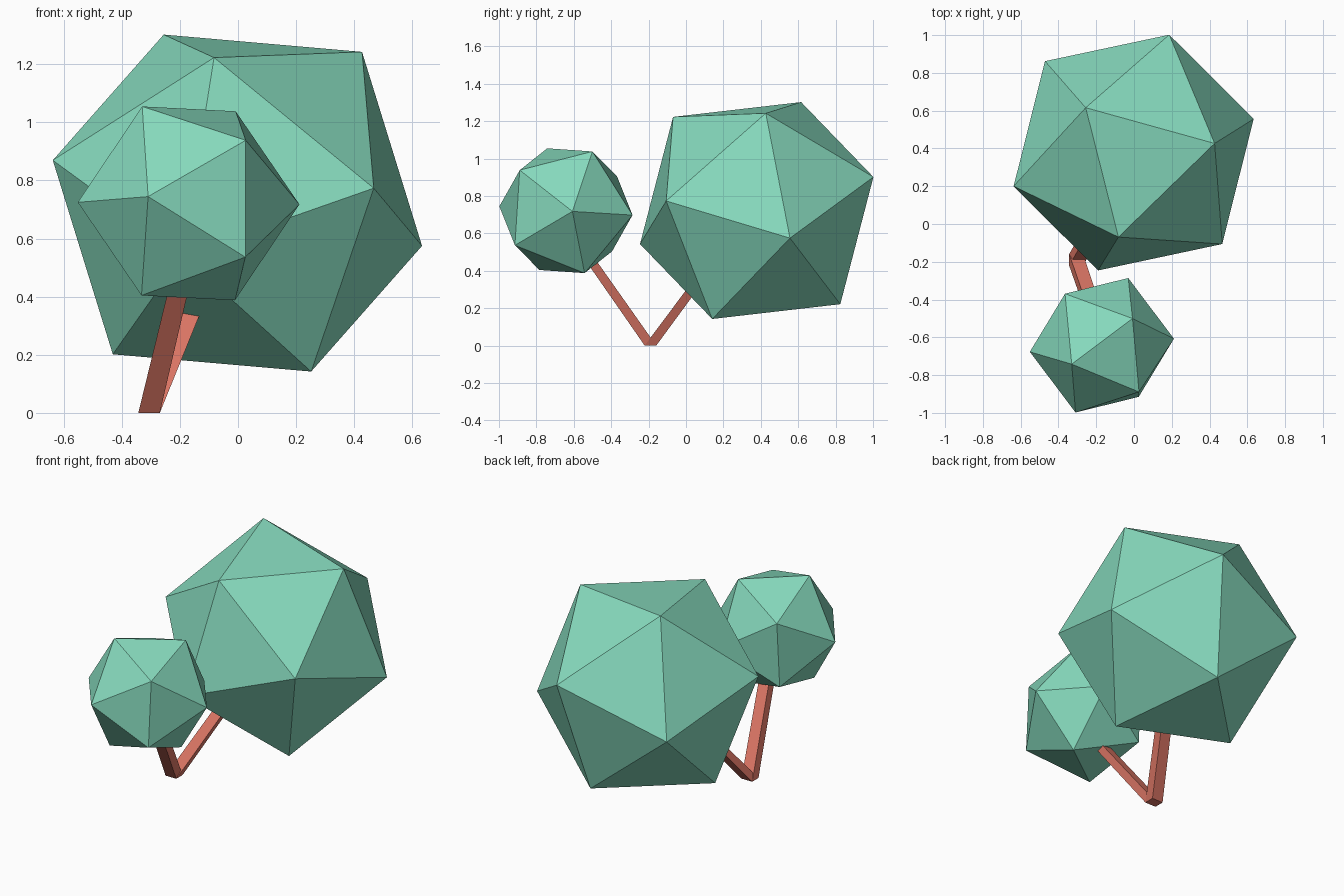
import bpy, bmesh
from mathutils import Vector, Matrix

if "Cube" in bpy.data.objects:
    bpy.data.objects.remove(bpy.data.objects["Cube"])


def material(name, rgb):
    m = bpy.data.materials.new(name)
    m.diffuse_color = (*rgb, 1)
    m.use_nodes = True
    m.node_tree.nodes["Principled BSDF"].inputs["Base Color"].default_value = m.diffuse_color
    return m


LEAF = material("leaf_green", (0.24, 0.70, 0.51))
BARK = material("bark_red", (0.71, 0.18, 0.13))


def add_object(name, bm, mat):
    bmesh.ops.recalc_face_normals(bm, faces=bm.faces)
    me = bpy.data.meshes.new(name)
    bm.to_mesh(me)
    bm.free()
    me.materials.append(mat)
    ob = bpy.data.objects.new(name, me)
    bpy.context.collection.objects.link(ob)
    return ob


def foliage(name, centre, radius, tip, neighbour):
    """Icosahedron turned so one corner points to tip and the next to neighbour."""
    c = Vector(centre)
    z = (Vector(tip) - c).normalized()
    n = Vector(neighbour) - c
    x = (n - z * n.dot(z)).normalized()
    y = z.cross(x)
    turn = Matrix((x, y, z)).transposed().to_4x4()
    bm = bmesh.new()
    bmesh.ops.create_icosphere(bm, subdivisions=1, radius=radius,
                               matrix=Matrix.Translation(c) @ turn)
    return add_object(name, bm, LEAF)


def branch(name, base, top, half_base, half_top):
    """Slanted four-sided stem with level ends."""
    bm = bmesh.new()
    rings = []
    for p, (hx, hy) in ((base, half_base), (top, half_top)):
        rings.append([bm.verts.new((p[0] + sx * hx, p[1] + sy * hy, p[2]))
                      for sx, sy in ((-1, -1), (1, -1), (1, 1), (-1, 1))])
    low, high = rings
    bm.faces.new(low[::-1])
    bm.faces.new(high)
    for i in range(4):
        j = (i + 1) % 4
        bm.faces.new((low[i], low[j], high[j], high[i]))
    return add_object(name, bm, BARK)


# Two leaf crowns
foliage("large_crown", (-0.002, 0.378, 0.722), 0.676,
        (-0.255, 0.615, 1.30), (0.43, 0.425, 1.24))
foliage("small_crown", (-0.17, -0.642, 0.721), 0.383,
        (-0.33, -0.742, 1.055), (-0.55, -0.677, 0.726))

# Forked stem, both arms sharing one foot
FOOT = (-0.306, -0.19, 0)
branch("front_branch", FOOT, (-0.175, -0.575, 0.55), (0.037, 0.031), (0.034, 0.028))
branch("back_branch", FOOT, (-0.10, 0.18, 0.50), (0.037, 0.031), (0.034, 0.028))
